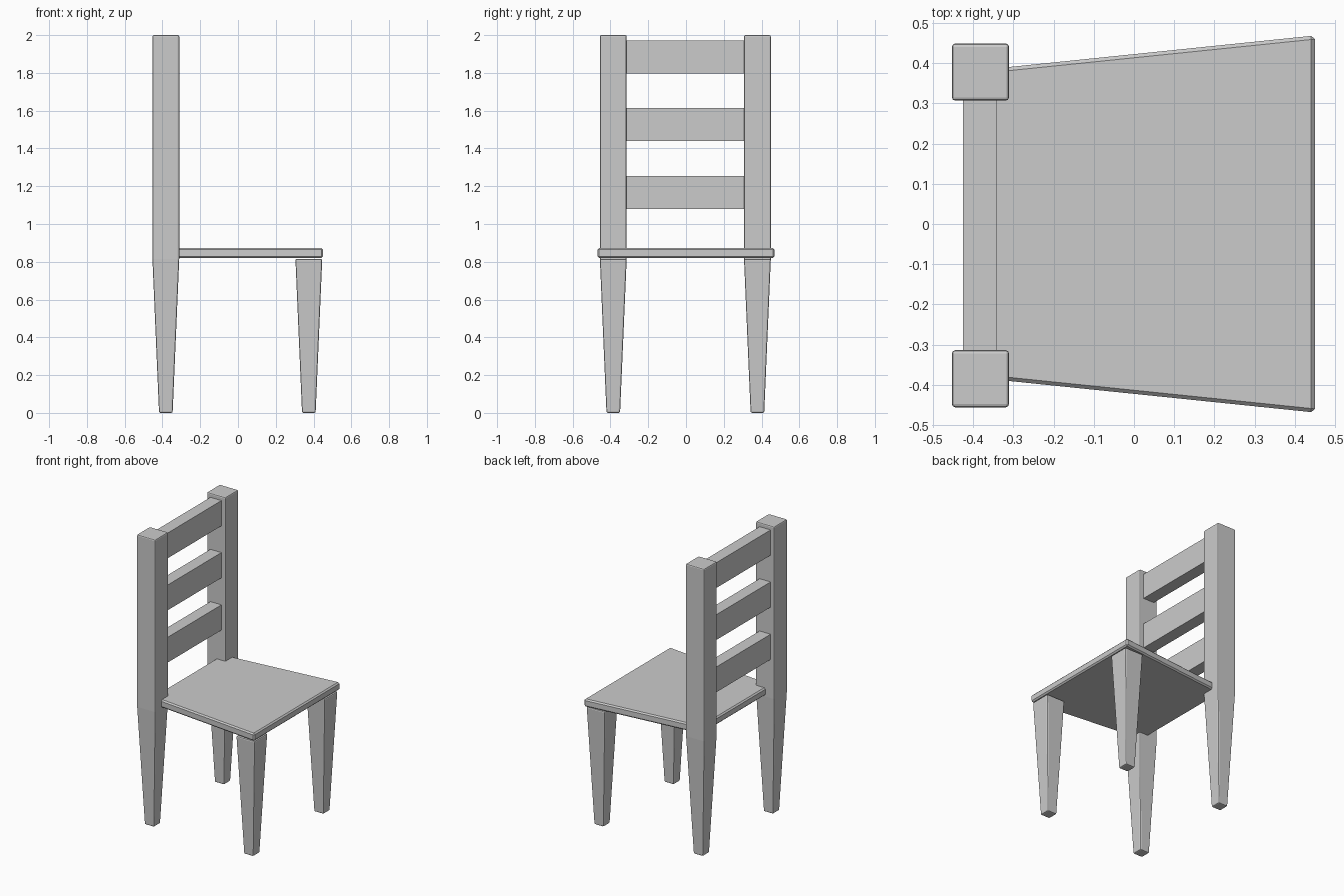
import bpy
import bmesh

cube = bpy.data.objects.get("Cube")
if cube:
    bpy.data.objects.remove(cube, do_unlink=True)

grey = bpy.data.materials.new("plain_grey")
grey.use_nodes = True
grey.diffuse_color = (0.6, 0.6, 0.6, 1)
grey.node_tree.nodes["Principled BSDF"].inputs["Base Color"].default_value = (0.6, 0.6, 0.6, 1)


def loft(name, sections, bevel=0, segments=1):
    """Stack of four-sided rings joined into a closed solid."""
    bm = bmesh.new()
    rings = [[bm.verts.new(p) for p in ring] for ring in sections]
    for low, high in zip(rings, rings[1:]):
        for i in range(4):
            j = (i + 1) % 4
            bm.faces.new((low[i], low[j], high[j], high[i]))
    bm.faces.new(rings[0][::-1])
    bm.faces.new(rings[-1])
    bmesh.ops.recalc_face_normals(bm, faces=bm.faces)
    mesh = bpy.data.meshes.new(name)
    bm.to_mesh(mesh)
    bm.free()
    mesh.materials.append(grey)
    obj = bpy.data.objects.new(name, mesh)
    bpy.context.collection.objects.link(obj)
    if bevel:
        mod = obj.modifiers.new("soft_edges", "BEVEL")
        mod.width = bevel
        mod.segments = segments
        mod.limit_method = "ANGLE"
    return obj


def rect(x, y, hx, hy, z):
    return [(x - hx, y - hy, z), (x + hx, y - hy, z),
            (x + hx, y + hy, z), (x - hx, y + hy, z)]


# Tapered legs; the back pair continue upward as straight posts
foot, top = 0.036, 0.071
for side, y in (("right", -0.385), ("left", 0.378)):
    for place, x, heights in (("front_leg", 0.375, (0.815,)),
                              ("back_post", -0.382, (0.815, 2.0))):
        rings = [rect(x, y, foot, foot, 0)]
        rings += [rect(x, y, top, top, z) for z in heights]
        loft(f"{place}_{side}", rings, 0.008, 2)

# Seat panel, wider at the free end, tucked between the posts
back_x, front_x, back_y, front_y = -0.385, 0.45, 0.383, 0.469
outline = [(back_x, -back_y), (front_x, -front_y), (front_x, front_y), (back_x, back_y)]
loft("seat", [[(x, y, z) for x, y in outline] for z in (0.82, 0.873)], 0.009)

# Three flat back rails
for name, low in (("lower", 1.08), ("middle", 1.44), ("upper", 1.798)):
    loft(f"{name}_back_rail",
         [rect(-0.383, -0.003, 0.042, 0.33, z) for z in (low, low + 0.174)])
